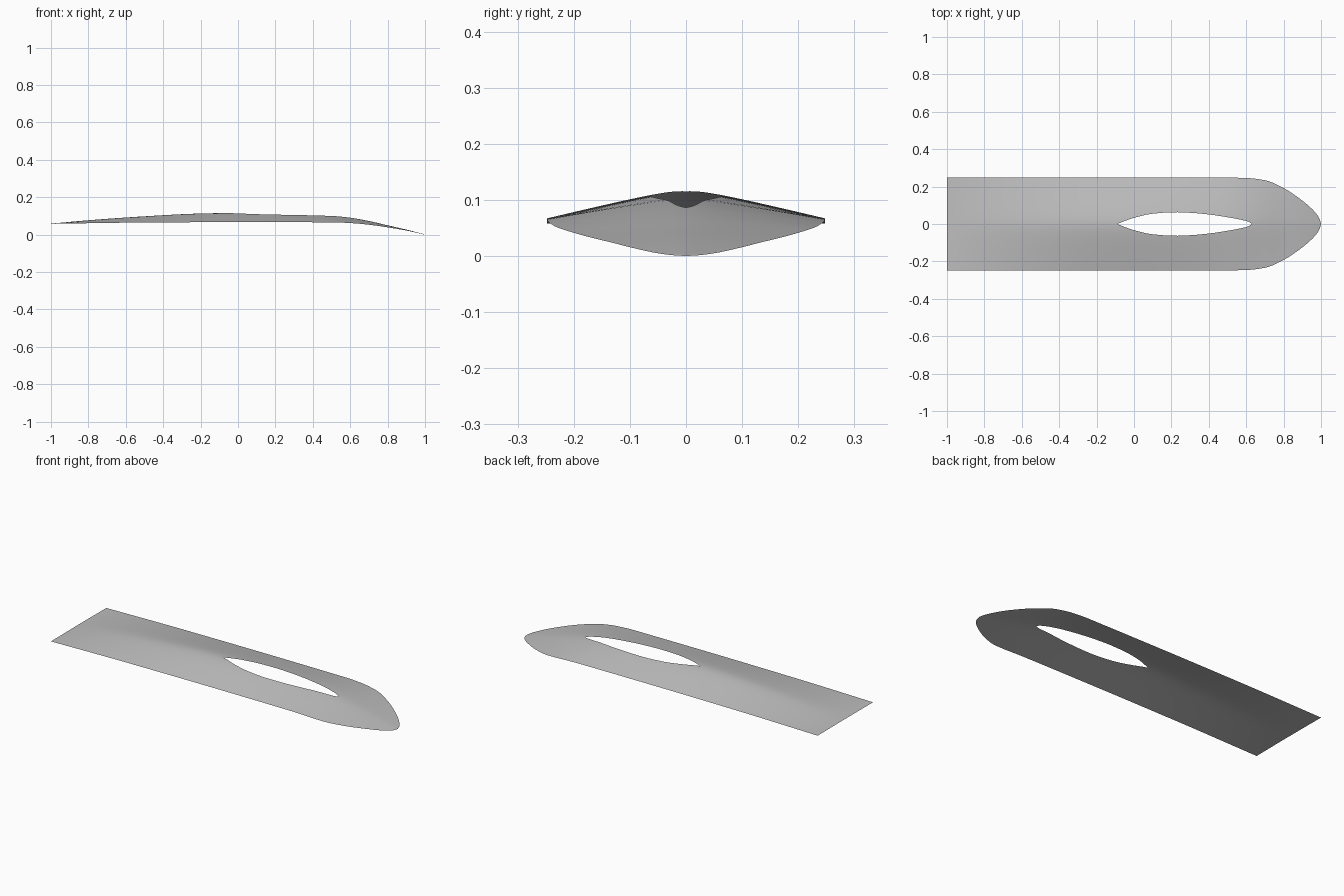
import bpy
import bmesh
import math

cube = bpy.data.objects.get("Cube")
if cube:
    bpy.data.objects.remove(cube, do_unlink=True)

# Guide curves along the length: (x, value)
RIDGE = [(-1, .059), (-.8, .077), (-.5, .098), (-.2, .113), (0, .116), (.2, .114),
         (.5, .102), (.6, .091), (.7, .073), (.8, .05), (.9, .027), (1, .001)]
EDGE = [(-1, .058), (-.5, .065), (0, .067), (.5, .066), (.6, .062), (.7, .053),
        (.8, .039), (.9, .022), (1, 0)]
WIDTH = [(-1, .248), (.5, .248), (.6, .246), (.7, .234), (.8, .192), (.9, .125),
         (.95, .082), (.98, .048), (.995, .02), (1, 0)]
HOLE = [(-.09, 0), (0, .033), (.1, .055), (.22, .063), (.3, .06), (.4, .051),
        (.5, .036), (.58, .021), (.615, .011), (.63, 0)]


def sample(points, x):
    """Smooth monotone interpolation of a guide curve."""
    if x <= points[0][0]:
        return points[0][1]
    if x >= points[-1][0]:
        return points[-1][1]
    slopes = [(b[1] - a[1]) / (b[0] - a[0]) for a, b in zip(points, points[1:])]
    tangents = [slopes[0]]
    for a, b in zip(slopes, slopes[1:]):
        tangents.append(2 * a * b / (a + b) if a * b > 0 else 0)
    tangents.append(slopes[-1])
    i = max(k for k in range(len(slopes)) if points[k][0] <= x)
    (x0, y0), (x1, y1) = points[i], points[i + 1]
    d = x1 - x0
    t = (x - x0) / d
    return (y0 * (1 + 2 * t) * (1 - t) ** 2 + y1 * t * t * (3 - 2 * t)
            + d * t * (1 - t) * (tangents[i] * (1 - t) - tangents[i + 1] * t))


def arch(t, soft=.2):
    """Rounded ridge falling nearly straight to the side edge."""
    return 1 - (math.hypot(t, soft) - soft) / (math.hypot(1, soft) - soft)


# Stations crowd together at the hole tips and the nose
stations = [-1]
for start, end, count in ((-1, -.09, 24), (-.09, .63, 32), (.63, 1, 28)):
    for k in range(1, count + 1):
        stations.append(start + (end - start) * (1 - math.cos(math.pi * k / count)) / 2)

# Half of the curved sheet, running from centre or hole rim to side edge
COLUMNS = 16
bm = bmesh.new()
rows = []
for x in stations:
    width, hole = sample(WIDTH, x), sample(HOLE, x)
    ridge, edge = sample(RIDGE, x), sample(EDGE, x)
    row = []
    for j in range(COLUMNS + 1):
        y = hole + (width - hole) * j / COLUMNS
        t = y / width if width > 0 else 1
        row.append(bm.verts.new((x, y, edge + (ridge - edge) * arch(t))))
    rows.append(row)
for a, b in zip(rows, rows[1:]):
    for j in range(COLUMNS):
        bm.faces.new((a[j], b[j], b[j + 1], a[j + 1]))
bmesh.ops.remove_doubles(bm, verts=bm.verts, dist=.00001)

mesh = bpy.data.meshes.new("curved_blade")
bm.to_mesh(mesh)
bm.free()
blade = bpy.data.objects.new("curved_blade", mesh)
bpy.context.collection.objects.link(blade)

# Single grey finish
grey = bpy.data.materials.new("light_grey")
grey.use_nodes = True
grey.diffuse_color = (.52, .52, .52, 1)
grey.node_tree.nodes["Principled BSDF"].inputs["Base Color"].default_value = (.52, .52, .52, 1)
mesh.materials.append(grey)

# Other half
mirror = blade.modifiers.new("mirror", 'MIRROR')
mirror.use_axis = (False, True, False)
mirror.merge_threshold = .00001

bpy.ops.object.select_all(action='DESELECT')
blade.select_set(True)
bpy.context.view_layer.objects.active = blade
bpy.ops.object.shade_smooth()
